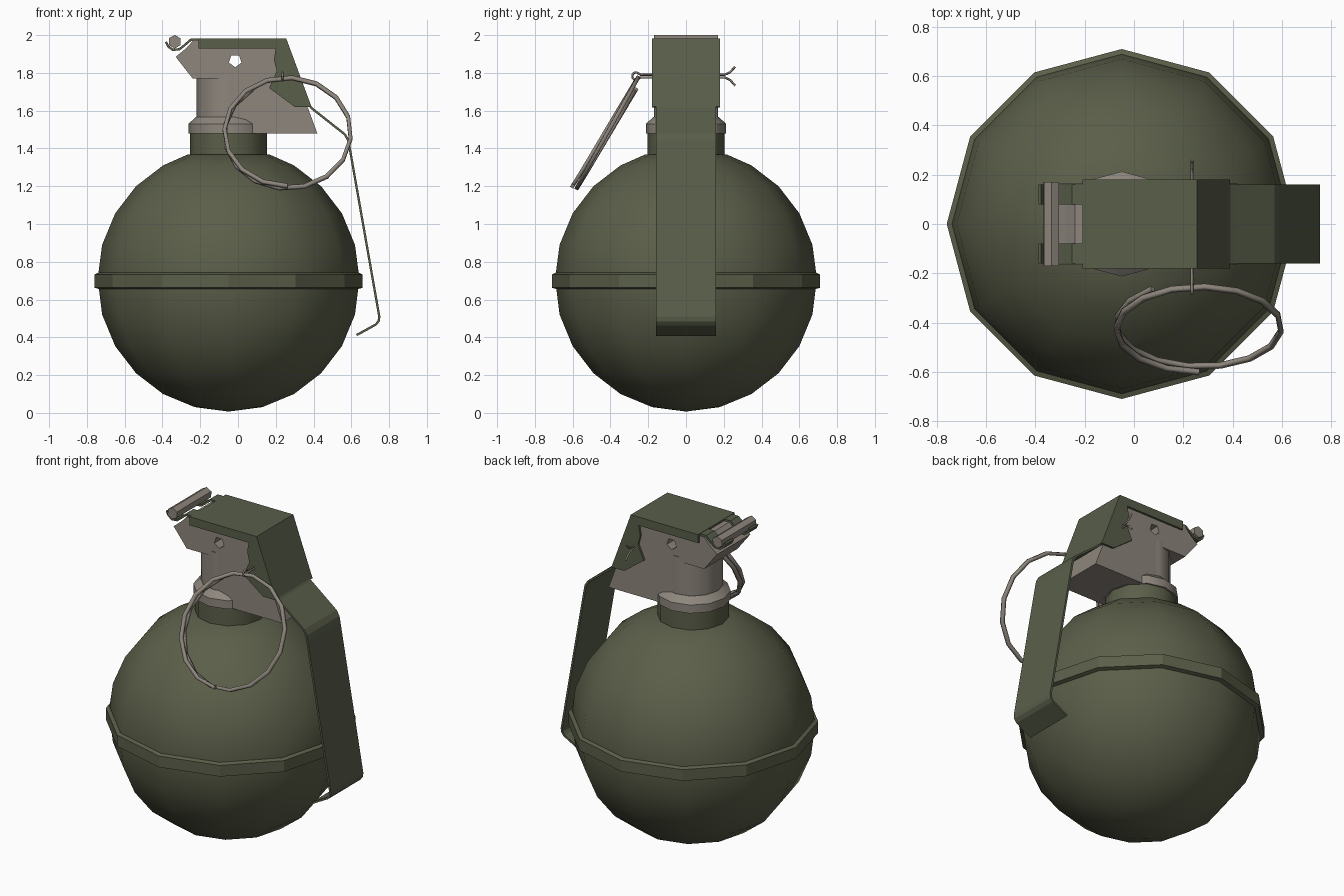
import bpy, bmesh, math
from mathutils import Vector

if "Cube" in bpy.data.objects:
    bpy.data.objects.remove(bpy.data.objects["Cube"])


def material(name, rgb):
    m = bpy.data.materials.new(name)
    m.diffuse_color = (*rgb, 1)
    m.use_nodes = True
    m.node_tree.nodes["Principled BSDF"].inputs["Base Color"].default_value = m.diffuse_color
    return m


GREEN = material("olive_green", (0.103, 0.113, 0.066))
LEVER = material("lever_green", (0.098, 0.112, 0.068))
METAL = material("warm_grey_metal", (0.27, 0.24, 0.205))
CX = -0.05  # axis of the round body


def finish(name, bm, mat, angle=None):
    bmesh.ops.recalc_face_normals(bm, faces=bm.faces)
    me = bpy.data.meshes.new(name)
    bm.to_mesh(me)
    bm.free()
    me.materials.append(mat)
    ob = bpy.data.objects.new(name, me)
    bpy.context.collection.objects.link(ob)
    if angle:
        bpy.ops.object.select_all(action='DESELECT')
        ob.select_set(True)
        bpy.context.view_layer.objects.active = ob
        bpy.ops.object.shade_smooth_by_angle(angle=math.radians(angle))
    return ob


def lathe(name, profile, mat, n=12, angle=35):
    """Spin an (r, z) profile about the body axis; ends are capped."""
    bm = bmesh.new()
    rings = []
    for r, z in profile:
        rings.append([bm.verts.new((CX + r * math.cos(2 * math.pi * i / n),
                                    r * math.sin(2 * math.pi * i / n), z)) for i in range(n)])
    for a, b in zip(rings, rings[1:]):
        for i in range(n):
            j = (i + 1) % n
            bm.faces.new((a[i], a[j], b[j], b[i]))
    bm.faces.new(rings[0])
    bm.faces.new(rings[-1])
    bmesh.ops.remove_doubles(bm, verts=bm.verts, dist=1e-5)
    return finish(name, bm, mat, angle)


def prism(name, outline, y0, y1, mat):
    """Extrude an (x, z) outline from y0 to y1."""
    bm = bmesh.new()
    f = bm.faces.new([bm.verts.new((x, y0, z)) for x, z in outline])
    ext = bmesh.ops.extrude_face_region(bm, geom=[f])
    bmesh.ops.translate(bm, vec=(0, y1 - y0, 0),
                        verts=[v for v in ext['geom'] if isinstance(v, bmesh.types.BMVert)])
    return finish(name, bm, mat)


def strip(name, path, y0, y1, t, mat):
    """Bent sheet metal of thickness t following an (x, z) path."""
    pts = [Vector(p) for p in path]
    left, right = [], []
    for i, p in enumerate(pts):
        d0 = (p - pts[i - 1]).normalized() if i else (pts[1] - p).normalized()
        d1 = (pts[i + 1] - p).normalized() if i < len(pts) - 1 else d0
        d = (d0 + d1).normalized()
        off = Vector((-d.y, d.x)) * (t / 2 / d.dot(d1))
        left.append(p + off)
        right.append(p - off)
    return prism(name, left + right[::-1], y0, y1, mat)


def wire(name, pts, r, mat):
    cu = bpy.data.curves.new(name, 'CURVE')
    cu.dimensions = '3D'
    cu.bevel_depth = r
    cu.bevel_resolution = 0
    cu.use_fill_caps = True
    s = cu.splines.new('POLY')
    s.points.add(len(pts) - 1)
    for q, p in zip(s.points, pts):
        q.co = (*p, 1)
    cu.materials.append(mat)
    ob = bpy.data.objects.new(name, cu)
    bpy.context.collection.objects.link(ob)
    bpy.ops.object.select_all(action='DESELECT')
    ob.select_set(True)
    bpy.context.view_layer.objects.active = ob
    bpy.ops.object.convert(target='MESH')


# Round body: two hemispheres, joined by the seam band
R = 0.693
low = [(R * math.cos(math.radians(a)), 0.7 + R * math.sin(math.radians(a))) for a in range(-90, 0, 15)]
high = [(R * math.cos(math.radians(a)), 0.71 + R * math.sin(math.radians(a))) for a in (0, 15, 30, 45, 60, 72)]
lathe("body", low + high, GREEN)
lathe("seam_band", [(0.685, 0.655), (0.71, 0.663), (0.71, 0.733), (0.685, 0.744)], GREEN, angle=15)
lathe("neck", [(0.204, 1.34), (0.204, 1.485)], GREEN)

# Fuze: collar, stem and wedge-shaped head with a through hole
lathe("fuze_collar", [(0.213, 1.478), (0.213, 1.53), (0.172, 1.567)], METAL)
lathe("fuze_stem", [(0.17, 1.55), (0.17, 1.80)], METAL)
head = prism("fuze_head", [(-0.24, 1.77), (CX, 1.77), (CX, 1.48), (0.42, 1.48), (0.24, 1.968),
                           (-0.24, 1.968), (-0.275, 1.93), (-0.33, 1.885)], -0.164, 0.164, METAL)
hole = [(-0.015 + 0.035 * math.cos(a), 1.865 + 0.035 * math.sin(a))
        for a in (2 * math.pi * k / 5 - math.pi / 2 for k in range(5))]
cutter = prism("hole_cutter", hole, -0.3, 0.3, METAL)
cutter.hide_render = True
mod = head.modifiers.new("hole", 'BOOLEAN')
mod.operation, mod.solver, mod.object = 'DIFFERENCE', 'EXACT', cutter
bpy.context.view_layer.objects.active = head
bpy.ops.object.modifier_apply(modifier="hole")
bpy.data.objects.remove(cutter)

# Hexagonal hinge pin
prism("hinge_pin", [(-0.335 + 0.036 * math.cos(k * math.pi / 3 + 0.5),
                     1.965 + 0.036 * math.sin(k * math.pi / 3 + 0.5)) for k in range(6)], -0.17, 0.17, METAL)

# Safety lever: cap, side flanges, hinge hooks and long handle
strip("lever_cap", [(-0.21, 1.977), (0.251, 1.977), (0.383, 1.62)], -0.18, 0.18, 0.012, LEVER)
flange = [(-0.21, 1.983), (0.255, 1.983), (0.388, 1.62), (0.30, 1.62), (0.165, 1.72),
          (0.205, 1.81), (0.19, 1.87), (0.20, 1.93), (-0.21, 1.93)]
for side, label in ((-1, "front"), (1, "back")):
    prism("lever_flange_" + label, flange, side * 0.168, side * 0.181, LEVER)
    strip("hinge_hook_" + label, [(-0.2, 1.975), (-0.25, 1.975), (-0.285, 1.945), (-0.31, 1.925),
                                  (-0.345, 1.922), (-0.37, 1.94), (-0.382, 1.965)],
          side * 0.08, side * 0.16, 0.012, LEVER)
strip("lever_handle", [(0.365, 1.645), (0.39, 1.613), (0.565, 1.475), (0.583, 1.445), (0.59, 1.41),
                       (0.748, 0.51), (0.745, 0.487), (0.73, 0.468), (0.628, 0.412)],
      -0.16, 0.16, 0.012, LEVER)

# Pull ring: about one and a half turns of wire, hanging tilted
centre = Vector((0.263, -0.418, 1.482))
across, up, normal = Vector((1, 0, 0)), Vector((0, 0.5, 0.866)), Vector((0, -0.866, 0.5))
ring = []
for k in range(23):
    f = k / 22
    a = math.radians(124 + 506 * f)
    ring.append(centre + 0.335 * (across * math.cos(a) + up * math.sin(a)) + normal * 0.036 * (f - 0.5))
wire("pull_ring", ring, 0.014, METAL)

# Split safety pin: eye around the ring, two legs splayed at the back
px, pz = 0.235, 1.783
eye = [(px, -0.265 + 0.02 * math.cos(math.radians(a)), pz + 0.02 * math.sin(math.radians(a)))
       for a in range(40, 321, 40)]
leg = [(0.26, 0.05), (0.235, 0.022), (0.205, 0.007), (-0.24, 0.007)]
wire("split_pin", [(px, y, pz + z) for y, z in leg] + eye + [(px, y, pz - z) for y, z in leg[::-1]],
     0.006, METAL)
